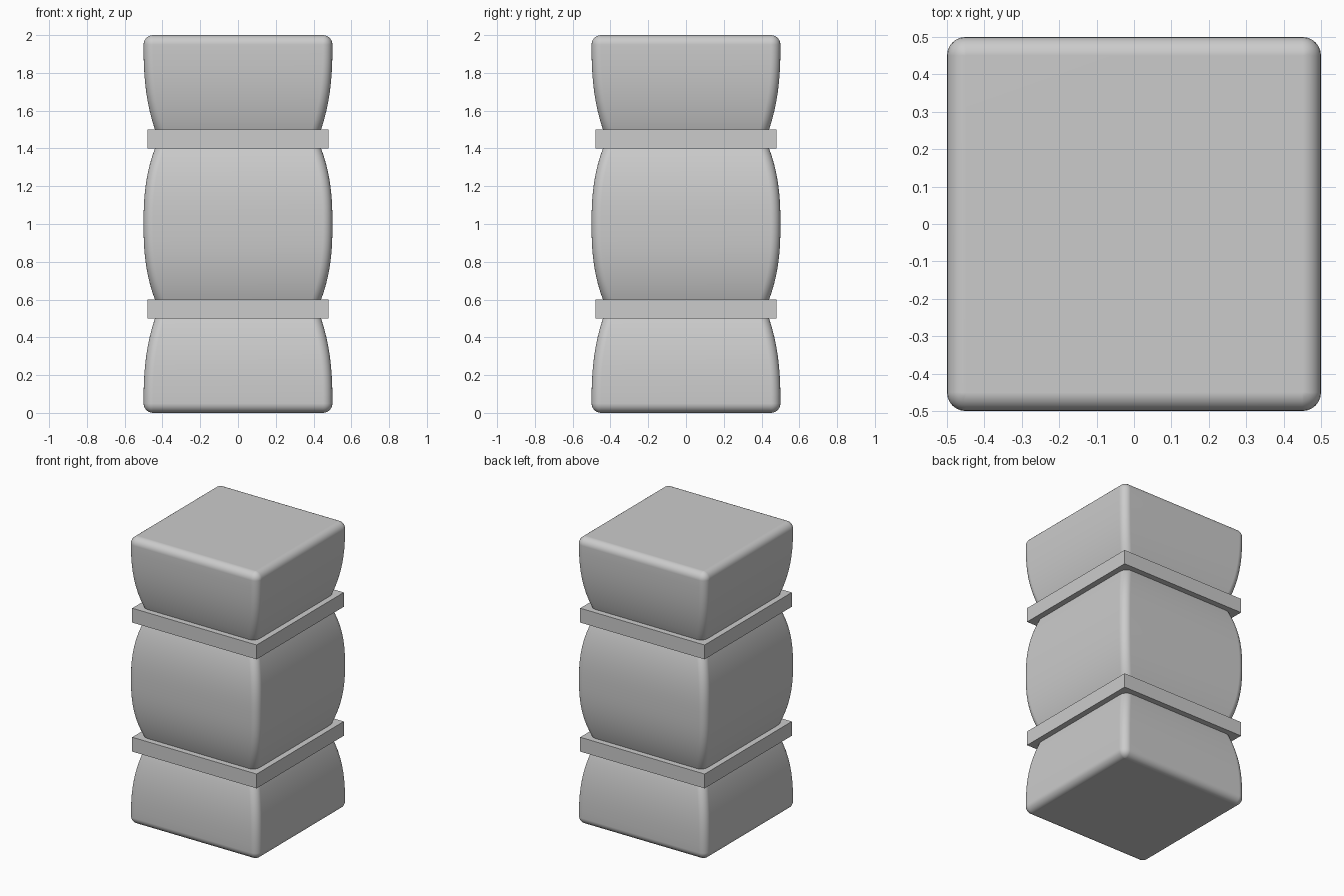
import bpy
import bmesh
from math import sin, cos, pi

cube = bpy.data.objects.get("Cube")
if cube:
    bpy.data.objects.remove(cube, do_unlink=True)

HALF = 0.5       # half width at the fullest point
RADIUS = 0.05    # rounding of all cushion edges
ARC = 6          # segments per rounded edge
STEPS = 10       # rings per bulge


def rounded_square(half, radius):
    """Outline of a square with rounded corners, counter-clockwise."""
    points = []
    for corner in range(4):
        middle = pi / 4 + corner * pi / 2
        cx = (half - radius) * (1 if cos(middle) > 0 else -1)
        cy = (half - radius) * (1 if sin(middle) > 0 else -1)
        for i in range(ARC + 1):
            a = corner * pi / 2 + i / ARC * pi / 2
            points.append((cx + radius * cos(a), cy + radius * sin(a)))
    return points


def bulge(distance, reach):
    """Half width at a distance from the fullest point of a cushion."""
    return HALF - 0.06 * (distance / reach) ** 2.5


def half_profile():
    """(z, half width, corner radius) from the middle up to the top."""
    rings = []
    # middle cushion, narrowing up to the waist
    for i in range(STEPS + 1):
        d = 0.45 * i / STEPS
        rings.append((1 + d, bulge(d, 0.4), RADIUS))
    # end cushion, widening from the waist
    for i in range(1, STEPS + 1):
        d = 0.5 * (1 - i / STEPS)
        rings.append((1.95 - d, bulge(d, 0.45), RADIUS))
    # rounded end edge
    for i in range(1, ARC + 1):
        a = i / ARC * pi / 2
        inset = RADIUS * (1 - cos(a))
        rings.append((1.95 + RADIUS * sin(a), HALF - inset, RADIUS - inset))
    return rings


def make_body():
    upper = half_profile()
    lower = [(2 - z, h, r) for z, h, r in reversed(upper[1:])]
    bm = bmesh.new()
    loops = [[bm.verts.new((x, y, z)) for x, y in rounded_square(h, r)]
             for z, h, r in lower + upper]
    count = len(loops[0])
    for a, b in zip(loops, loops[1:]):
        for i in range(count):
            j = (i + 1) % count
            bm.faces.new((a[i], a[j], b[j], b[i]))
    bm.faces.new(reversed(loops[0]))
    bm.faces.new(loops[-1])
    bmesh.ops.remove_doubles(bm, verts=bm.verts, dist=1e-5)
    bmesh.ops.recalc_face_normals(bm, faces=bm.faces)
    mesh = bpy.data.meshes.new("cushioned_body")
    bm.to_mesh(mesh)
    bm.free()
    body = bpy.data.objects.new("cushioned_body", mesh)
    bpy.context.collection.objects.link(body)
    bpy.ops.object.select_all(action="DESELECT")
    body.select_set(True)
    bpy.context.view_layer.objects.active = body
    bpy.ops.object.shade_smooth_by_angle(angle=pi / 6)
    # keep the broad faces flat-looking beside the rounded edges
    normals = body.modifiers.new("weighted_normals", "WEIGHTED_NORMAL")
    normals.keep_sharp = True


def make_band(name, z):
    bpy.ops.mesh.primitive_cube_add(size=1, location=(0, 0, z))
    band = bpy.context.object
    band.name = name
    band.scale = (0.96, 0.96, 0.1)
    bpy.ops.object.transform_apply(location=False, rotation=False, scale=True)


# body with three bulges
make_body()

# square bands around the two waists
make_band("lower_band", 0.55)
make_band("upper_band", 1.45)
